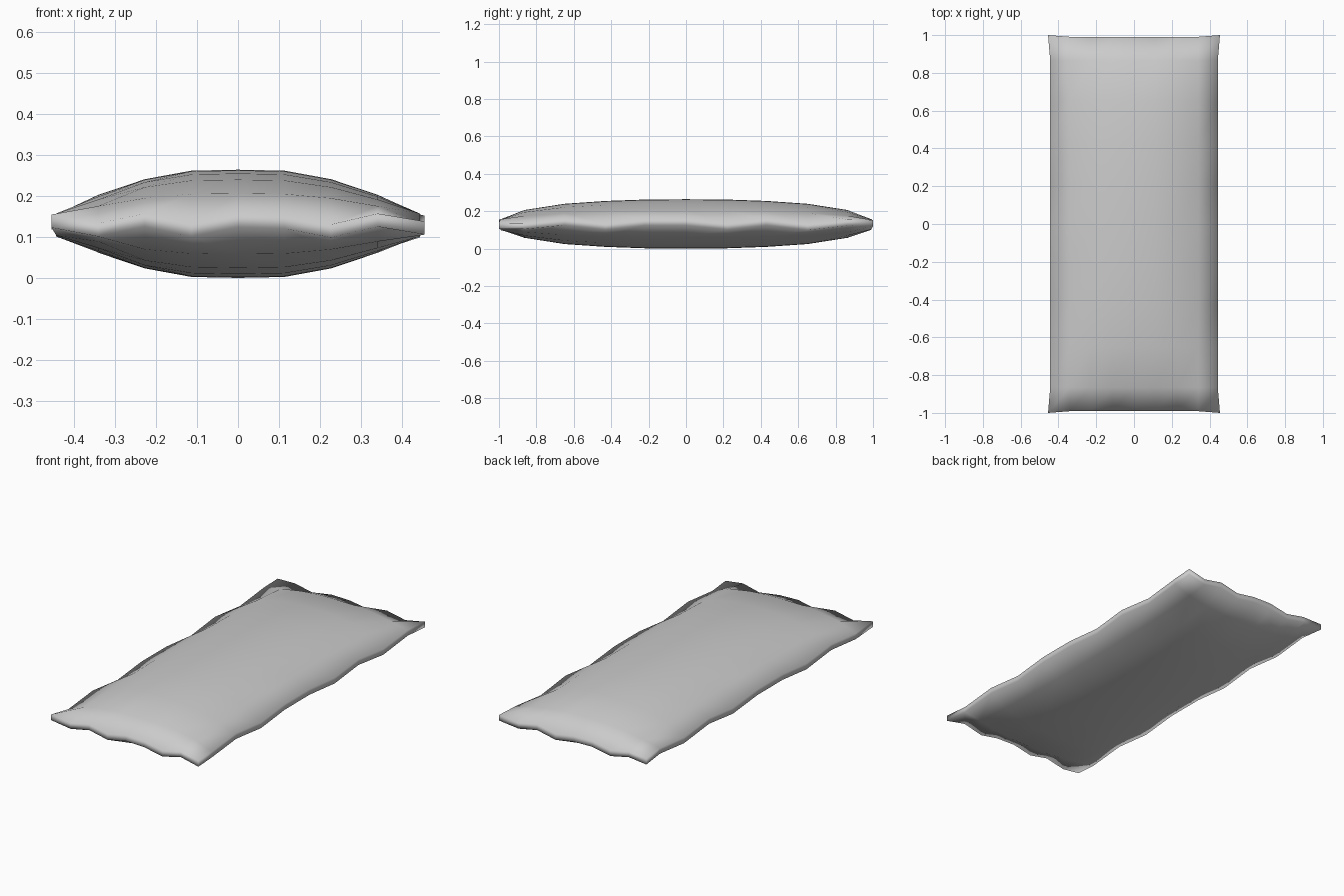
import bpy
import bmesh

default = bpy.data.objects.get("Cube")
if default:
    bpy.data.objects.remove(default, do_unlink=True)

# Overall proportions
HALF_X, HALF_Y = 0.455, 1.0
MID, HALF_Z, RIM = 0.132, 0.132, 0.016

# Mirrored stations from centre to edge: (position, puffiness)
X_HALF = [(0, 1), (0.25, 0.98), (0.5, 0.8), (0.75, 0.47), (1, 0)]
Y_HALF = [(0, 1), (0.22, 0.985), (0.43, 0.92), (0.65, 0.79), (0.865, 0.5), (1, 0)]


def mirrored(half):
    return [(-p, f) for p, f in reversed(half[1:])] + half


XS, YS = mirrored(X_HALF), mirrored(Y_HALF)
NX, NY = len(XS), len(YS)

# Puckered seam: up or down ripple at each station of each edge
FRONT = [0.8, -1, 1, -1, 0.9, 0.6, -1.2, 1, -0.6]
BACK = [0.4, 1, -1, 0.8, 0.6, -1, 1, -0.9, 0.6]
RIGHT = [0.8, -0.8, 1, -1, 0.8, 0.8, -1, 1, -1, 0.9, 0.4]
LEFT = [-0.6, -0.8, 1, -1, 0.9, 0.9, -0.9, 1, -1.2, 0.8, 0.6]


def ripple(i, j):
    if j == 0:
        r = FRONT[i]
    elif j == NY - 1:
        r = BACK[i]
    elif i == 0:
        r = RIGHT[j]
    elif i == NX - 1:
        r = LEFT[j]
    else:
        return 0
    return 0.012 * r - 0.003


def point(i, j, side):
    (u, f), (v, g) = XS[i], YS[j]
    x, y = u * HALF_X, v * HALF_Y
    # Edges draw in slightly between the corners
    if abs(u) == 1 and abs(v) < 1:
        x *= 0.975
    if abs(v) == 1 and abs(u) < 1:
        y *= 0.991
    half = RIM + (HALF_Z - RIM) * f * g
    return x, y, MID + ripple(i, j) + side * half


# Top and bottom cloth panels
bm = bmesh.new()
panels = {}
for side in (1, -1):
    grid = [[bm.verts.new(point(i, j, side)) for j in range(NY)] for i in range(NX)]
    panels[side] = grid
    for i in range(NX - 1):
        for j in range(NY - 1):
            bm.faces.new((grid[i][j], grid[i + 1][j],
                          grid[i + 1][j + 1], grid[i][j + 1]))

# Narrow seam joining the panels around the outline
ring = ([(i, 0) for i in range(NX - 1)]
        + [(NX - 1, j) for j in range(NY - 1)]
        + [(i, NY - 1) for i in range(NX - 1, 0, -1)]
        + [(0, j) for j in range(NY - 1, 0, -1)])
for (a, b), (c, d) in zip(ring, ring[1:] + ring[:1]):
    bm.faces.new((panels[-1][a][b], panels[-1][c][d],
                  panels[1][c][d], panels[1][a][b]))

bmesh.ops.recalc_face_normals(bm, faces=bm.faces)
for face in bm.faces:
    face.smooth = True

mesh = bpy.data.meshes.new("pillow")
bm.to_mesh(mesh)
bm.free()
pillow = bpy.data.objects.new("pillow", mesh)
bpy.context.collection.objects.link(pillow)

# Plain grey cloth
cloth = bpy.data.materials.new("light grey cloth")
cloth.use_nodes = True
cloth.diffuse_color = (0.6, 0.6, 0.6, 1)
cloth.node_tree.nodes["Principled BSDF"].inputs["Base Color"].default_value = (0.6, 0.6, 0.6, 1)
mesh.materials.append(cloth)
